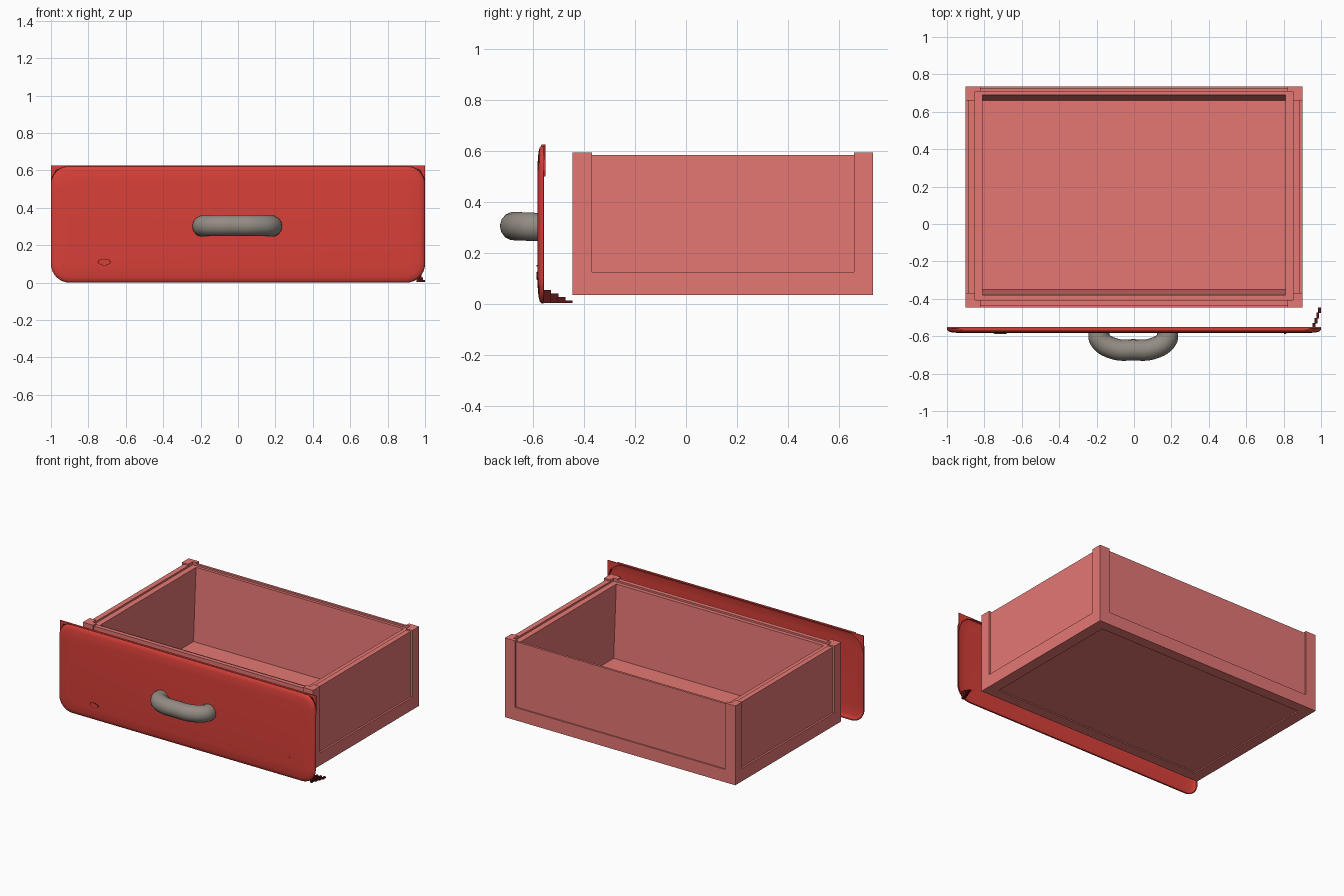
import bpy, bmesh, math
from mathutils import Vector

if "Cube" in bpy.data.objects:
    bpy.data.objects.remove(bpy.data.objects["Cube"])


def material(name, rgb):
    m = bpy.data.materials.new(name)
    m.use_nodes = True
    m.diffuse_color = (*rgb, 1)
    bsdf = m.node_tree.nodes["Principled BSDF"]
    bsdf.inputs["Base Color"].default_value = (*rgb, 1)
    bsdf.inputs["Roughness"].default_value = 0.7
    return m


PINK = material("dusty pink", (0.78, 0.185, 0.175))
RED = material("deep red", (0.69, 0.05, 0.04))
DARK = material("dark maroon", (0.1, 0.008, 0.008))
GREY = material("warm grey", (0.29, 0.26, 0.225))


def make(name, bm, mat):
    bmesh.ops.recalc_face_normals(bm, faces=bm.faces)
    mesh = bpy.data.meshes.new(name)
    bm.to_mesh(mesh)
    bm.free()
    mesh.materials.append(mat)
    ob = bpy.data.objects.new(name, mesh)
    bpy.context.collection.objects.link(ob)
    return ob


def box(name, x, y, z, mat=PINK, taper=0.0):
    """Box from ranges; taper pulls the low front and back edges inward."""
    bm = bmesh.new()
    bmesh.ops.create_cube(bm, size=1)
    for v in bm.verts:
        low = v.co.z < 0
        side = 1 if v.co.y > 0 else -1
        v.co = Vector([r[0] + (c + 0.5) * (r[1] - r[0]) for r, c in zip((x, y, z), v.co)])
        if low:
            v.co.y -= side * taper
    return make(name, bm, mat)


def select_only(ob):
    bpy.ops.object.select_all(action='DESELECT')
    ob.select_set(True)
    bpy.context.view_layer.objects.active = ob


# Drawer box: one block, with everything cut out of it
Y0, Y1, TOP, RIM = -0.446, 0.735, 0.595, 0.585
ya, yb = Y0 + 0.076, Y1 - 0.075
drawer = box("drawer_box", (-0.9, 0.9), (Y0, Y1), (0.035, TOP))
high = (0.125, 0.8)
over = (RIM, 0.8)
cuts = [
    box("cavity", (-0.81, 0.81), (-0.38, 0.69), (0.06, RIM + 0.005), taper=0.03),
    box("rim_step", (-0.85, 0.85), (Y0 + 0.04, Y1 - 0.026), (RIM - 0.012, 0.8)),
    box("rim_across", (-1.1, 1.1), (ya, yb), over),
    box("rim_along", (-0.82, 0.82), (Y0 - 0.2, Y1 + 0.2), over),
    box("under_panel", (-0.82, 0.82), (ya, yb), (-0.2, 0.043)),
    box("left_panel", (0.887, 1.1), (ya, yb), high),
    box("right_panel", (-1.1, -0.887), (ya, yb), high),
    box("front_panel", (-0.82, 0.82), (Y0 - 0.2, Y0 + 0.01), high),
    box("back_panel", (-0.82, 0.82), (Y1 - 0.01, Y1 + 0.2), high),
]
select_only(drawer)
for c in cuts:
    c.hide_render = True
    mod = drawer.modifiers.new(c.name, 'BOOLEAN')
    mod.operation, mod.solver, mod.object = 'DIFFERENCE', 'EXACT', c
    bpy.ops.object.modifier_apply(modifier=mod.name)
for c in cuts:
    bpy.data.objects.remove(c)


# Drawer front: thin pillowed sheet with a soft rim, open at the back
def outline(inset, radius, y, steps=8):
    w, h = 1 - inset, 0.312 - inset
    pts = []
    for q, (sx, sz) in enumerate(((1, 1), (-1, 1), (-1, -1), (1, -1))):
        for i in range(steps + 1):
            a = (q + i / steps) * math.pi / 2
            pts.append((sx * (w - radius) + radius * math.cos(a), y,
                        0.312 + sz * (h - radius) + radius * math.sin(a)))
    return pts


bm = bmesh.new()
loops = [[bm.verts.new(p) for p in outline(*ring)] for ring in
         ((0, 0.1, -0.56), (0.002, 0.1, -0.568), (0.01, 0.095, -0.575),
          (0.03, 0.085, -0.58), (0.08, 0.06, -0.584))]
n = len(loops[0])
for a, b in zip(loops, loops[1:]):
    for i in range(n):
        bm.faces.new((a[i], a[(i + 1) % n], b[(i + 1) % n], b[i]))
bm.faces.new(loops[-1])
front = make("drawer_front", bm, RED)
select_only(front)
solid = front.modifiers.new("thickness", 'SOLIDIFY')
solid.thickness = 0.004
solid.offset = -1
bpy.ops.object.modifier_apply(modifier=solid.name)
bpy.ops.object.shade_smooth_by_angle(angle=math.radians(35))


def plate(name, points, y, depth, mat):
    bm = bmesh.new()
    face = bm.faces.new([bm.verts.new((x, y, z)) for x, z in points])
    out = bmesh.ops.extrude_face_region(bm, geom=[face])
    for v in out["geom"]:
        if isinstance(v, bmesh.types.BMVert):
            v.co.y += depth
    return make(name, bm, mat)


# Square flange behind the upper corners, with a dark torn edge against the front
for side, label in ((1, "left"), (-1, "right")):
    plate(label + "_corner_flange",
          [(side * x, z) for x, z in ((1, 0.625), (0.88, 0.625), (0.93, 0.605),
                                      (0.975, 0.57), (1, 0.5))], -0.558, 0.006, RED)
    plate(label + "_torn_edge",
          [(side * x, z) for x, z in ((0.995, 0.5), (0.998, 0.56), (0.975, 0.603),
                                      (0.93, 0.62), (0.88, 0.622), (0.93, 0.605),
                                      (0.97, 0.57))], -0.56, 0.003, DARK)
box("top_flange", (-0.93, 0.93), (-0.568, -0.552), (0.618, 0.625), RED)

# Loose splinters trailing off the lower left corner
for i in range(4):
    x, y = 0.955 + 0.01 * i, -0.56 + 0.028 * i
    box("corner_splinter", (x, x + 0.015), (y, y + 0.03),
        (0.003, 0.055 - 0.014 * i), DARK)

# Small chipped marks on the face
for x, z, r in ((-0.715, 0.11, 0.036), (0.808, 0.15, 0.007)):
    for name, k, y, mat in (("chip_edge", 1, -0.586, DARK), ("chip_middle", 0.85, -0.587, RED)):
        ring = [(x + r * k * math.cos(t * math.pi / 5),
                 z + r * k * 0.5 * math.sin(t * math.pi / 5)) for t in range(10)]
        plate(name, ring, y, 0.003, mat)

# Handle: a bowed tube
curve = bpy.data.curves.new("handle", 'CURVE')
curve.dimensions = '3D'
curve.bevel_depth = 0.057
curve.bevel_resolution = 5
curve.use_fill_caps = True
path = [(-0.184, -0.575), (-0.178, -0.618), (-0.105, -0.666), (0, -0.673)]
path += [(-x, y) for x, y in reversed(path[:-1])]
spline = curve.splines.new('BEZIER')
spline.bezier_points.add(len(path) - 1)
for p, (x, y) in zip(spline.bezier_points, path):
    p.co = (x - 0.004, y, 0.303 + 0.04 * (y + 0.62) * -1)
    p.handle_left_type = p.handle_right_type = 'AUTO'
handle = bpy.data.objects.new("handle", curve)
bpy.context.collection.objects.link(handle)
curve.materials.append(GREY)
select_only(handle)
bpy.ops.object.convert(target='MESH')
bpy.ops.object.shade_smooth_by_angle(angle=math.radians(40))
